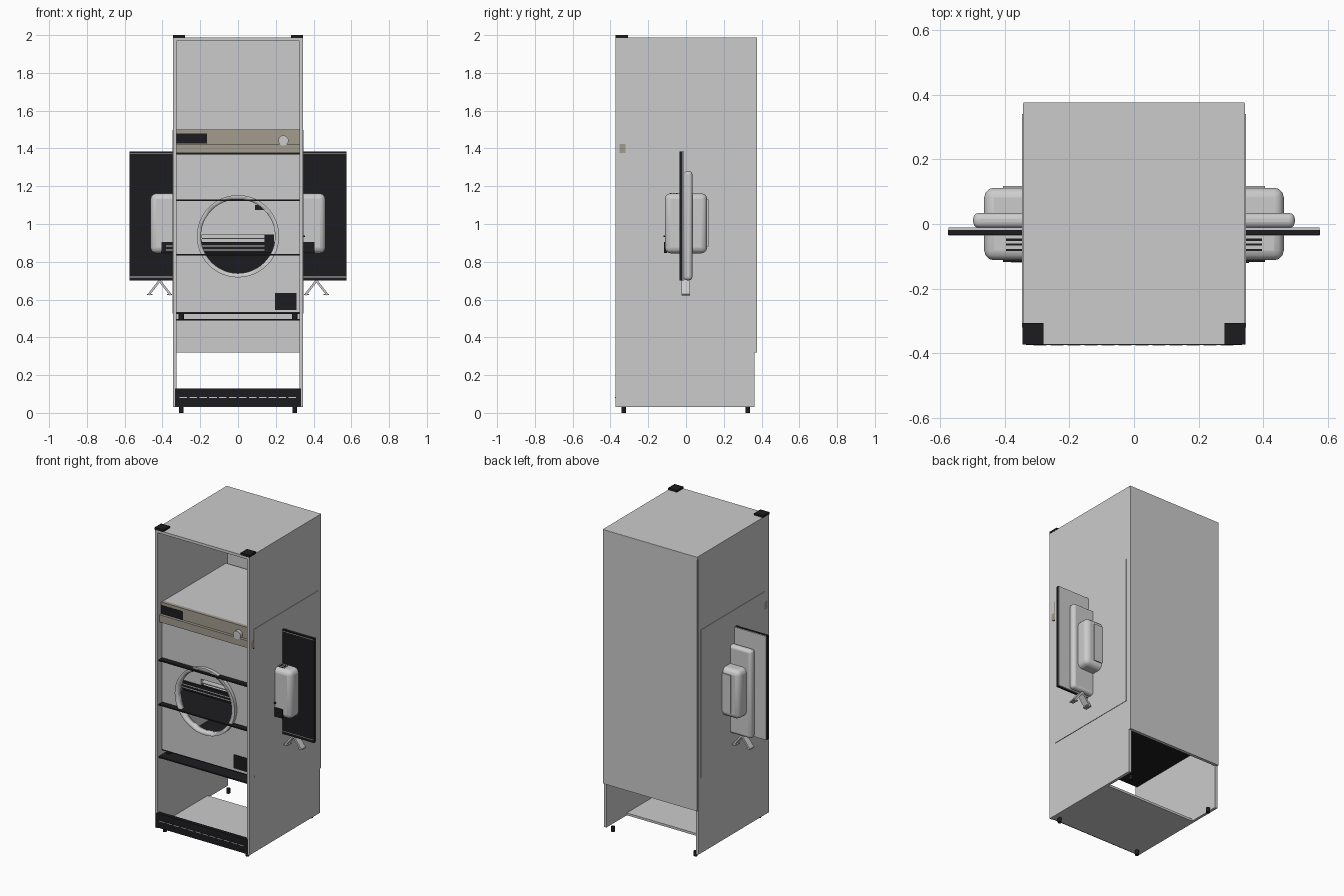
import bpy, math

def mat(name, c):
    m = bpy.data.materials.new(name)
    m.diffuse_color = (*c, 1)
    return m

BLACK = mat("black", (0.012, 0.012, 0.014))
BEIGE = mat("beige", (0.36, 0.33, 0.27))

def box(name, x, y, z, m=None, bevel=0, seg=3):
    """Box from (min, max) ranges, with optional rounded edges."""
    bpy.ops.mesh.primitive_cube_add(size=1, location=[(a + b) / 2 for a, b in (x, y, z)])
    o = bpy.context.object
    o.name = name
    o.scale = [b - a for a, b in (x, y, z)]
    bpy.ops.object.transform_apply(location=False, rotation=False, scale=True)
    if bevel:
        b = o.modifiers.new("round", 'BEVEL')
        b.width, b.segments = bevel, seg
        bpy.ops.object.shade_smooth_by_angle()
    if m:
        o.data.materials.append(m)
    return o

def cyl(name, r, depth, loc, rot=(0, 0, 0), m=None, n=24):
    bpy.ops.mesh.primitive_cylinder_add(vertices=n, radius=r, depth=depth, location=loc, rotation=rot)
    o = bpy.context.object
    o.name = name
    bpy.ops.object.shade_smooth_by_angle()
    if m:
        o.data.materials.append(m)
    return o

def cut(o, cutter):
    b = o.modifiers.new("cut", 'BOOLEAN')
    b.operation, b.object, b.solver = 'DIFFERENCE', cutter, 'EXACT'
    cutter.hide_render = True
    cutter.hide_viewport = True

FRONT = (math.pi / 2, 0, 0)

# Outer cabinet shell, open at the front and low at the back
for s in (-1, 1):
    box("cabinet_side", sorted((s * 0.325, s * 0.343)), (-0.373, 0.362), (0.03, 1.985))
    box("top_hinge_cover", sorted((s * 0.28, s * 0.344)), (-0.373, -0.306), (1.985, 2.0), BLACK)
    for y in (-0.33, 0.328):
        cyl("cabinet_foot", 0.012, 0.032, (s * 0.3, y, 0.016), m=BLACK, n=16)
box("cabinet_back", (-0.342, 0.342), (0.355, 0.375), (0.32, 1.987))
box("cabinet_top", (-0.343, 0.343), (-0.373, 0.373), (1.97, 1.988))
box("cabinet_floor", (-0.326, 0.326), (-0.365, 0.15), (0.03, 0.045))

# Kick plate with a row of slots
box("kick_plate", (-0.333, 0.333), (-0.374, -0.35), (0.035, 0.13), BLACK)
for i in range(12):
    x = -0.31 + i * 0.0525
    box("kick_slot", (x, x + 0.04), (-0.3755, -0.373), (0.08, 0.084))

# Thin shelves
for z in (0.488, 0.832, 1.123):
    box("shelf", (-0.326, 0.326), (-0.36, 0.355), (z, z + 0.008), BLACK)

# Hollow drum machine inside the cabinet
for s in (-1, 1):
    box("machine_side", sorted((s * 0.33, s * 0.3455)), (-0.32, 0.34), (0.525, 1.497))
    cyl("machine_foot", 0.014, 0.03, (s * 0.3, -0.29, 0.512), m=BLACK, n=16)
    cyl("machine_foot", 0.014, 0.03, (s * 0.3, 0.3, 0.512), m=BLACK, n=16)
box("machine_top", (-0.343, 0.343), (-0.32, 0.34), (1.482, 1.498))
box("machine_bottom", (-0.343, 0.343), (-0.322, 0.34), (0.523, 0.535), BLACK)
box("machine_back", (-0.343, 0.343), (0.328, 0.34), (0.535, 1.482))
face = box("machine_front", (-0.342, 0.342), (-0.322, -0.305), (0.53, 1.48))
cut(face, cyl("door_cutter", 0.2, 0.2, (0, -0.31, 0.935), FRONT, n=48))
ring = cyl("door_ring", 0.218, 0.035, (0, -0.328, 0.935), FRONT, n=48)
cut(ring, cyl("ring_cutter", 0.196, 0.2, (0, -0.328, 0.935), FRONT, n=48))
box("service_plate", (0.195, 0.31), (-0.325, -0.32), (0.545, 0.635), BLACK)

# Control panel, lip, display and knob
box("control_panel", (-0.343, 0.343), (-0.333, -0.31), (1.42, 1.5), BEIGE)
box("control_lip", (-0.344, 0.344), (-0.352, -0.31), (1.376, 1.424), BEIGE)
box("control_seam", (-0.343, 0.343), (-0.335, -0.31), (1.368, 1.376), BLACK)
box("display", (-0.325, -0.165), (-0.336, -0.33), (1.425, 1.48), BLACK)
cyl("knob", 0.027, 0.03, (0.24, -0.34, 1.442), FRONT)

# Wide flat screen crossing the cabinet
box("screen_glass", (-0.575, 0.575), (-0.034, -0.018), (0.7, 1.385), BLACK)
box("screen_back", (-0.573, 0.573), (-0.018, -0.011), (0.702, 1.383))
for z in (0.718, 1.374):
    box("screen_trim", (-0.574, 0.574), (-0.0355, -0.033), (z, z + 0.003))
box("screen_housing", (-0.497, 0.497), (-0.012, 0.034), (0.702, 1.28), bevel=0.018)

# Inverted-V stand legs
for s in (-1, 1):
    for d in (-1, 1):
        leg = box("stand_leg", (-0.006, 0.006), (-0.024, 0.02), (-0.05, 0.05))
        leg.rotation_euler = (0, d * -math.radians(38), 0)
        leg.location = (s * 0.415 + d * 0.028, -0.002, 0.664)
        toe = box("stand_toe", (-0.014, 0.014), (-0.024, 0.02), (0.624, 0.63))
        toe.location.x = s * 0.415 + d * 0.052

# Rounded desktop unit through the screen, with tray and vents
body = box("unit_body", (-0.463, 0.463), (-0.112, 0.112), (0.845, 1.162), bevel=0.03)
cut(body, box("slot_cutter", (-0.19, 0.19), (-0.2, -0.06), (0.9, 0.945)))
box("unit_base_strip", (-0.405, 0.405), (-0.117, -0.1), (0.846, 0.905), BLACK)
for z in (0.86, 0.88):
    box("base_strip_line", (-0.38, 0.14), (-0.119, -0.116), (z, z + 0.005))
box("unit_tray", (-0.19, 0.14), (-0.114, -0.065), (0.92, 0.926))
box("tray_block", (0.14, 0.19), (-0.116, -0.07), (0.86, 0.945), BLACK)
box("unit_display", (0.09, 0.15), (-0.116, -0.11), (1.075, 1.1), BLACK)
box("unit_button", (0.335, 0.355), (-0.12, -0.11), (0.93, 0.94), BLACK)
box("unit_back_plate", (-0.405, 0.405), (0.105, 0.118), (0.88, 1.13))
for y in (-0.048, -0.063, -0.08):
    box("top_vent", (-0.395, 0.395), (y - 0.004, y + 0.003), (1.158, 1.1635), BLACK)
